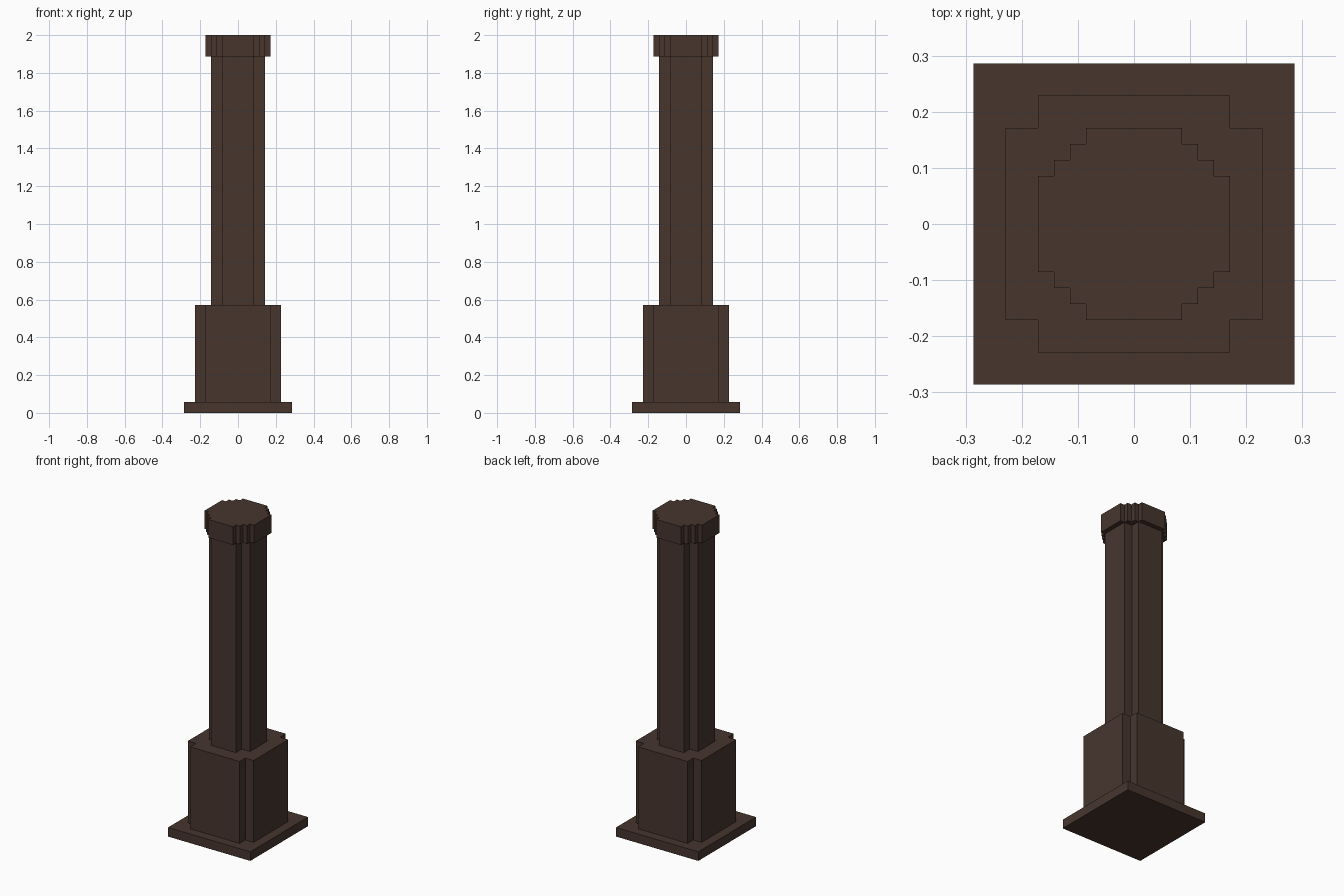
import bpy, bmesh

if "Cube" in bpy.data.objects:
    bpy.data.objects.remove(bpy.data.objects["Cube"])

U = 2 / 70  # one step of the blocky grid; the post is 70 steps tall

mat = bpy.data.materials.new("dark brown")
mat.diffuse_color = (0.063, 0.036, 0.027, 1)
mat.use_nodes = True
mat.node_tree.nodes["Principled BSDF"].inputs["Base Color"].default_value = mat.diffuse_color


def block(name, corner, z0, z1):
    """Extrude a stepped outline. corner = points of the +x/+y quadrant,
    counter-clockwise; it is rotated four times to close the outline."""
    outline, quad = [], corner
    for _ in range(4):
        outline += quad
        quad = [(-y, x) for x, y in quad]
    bm = bmesh.new()
    base = bm.faces.new([bm.verts.new((x * U, y * U, z0 * U)) for x, y in outline])
    top = bmesh.ops.extrude_face_region(bm, geom=[base], use_keep_orig=True)["geom"]
    bmesh.ops.translate(bm, vec=(0, 0, (z1 - z0) * U),
                        verts=[g for g in top if isinstance(g, bmesh.types.BMVert)])
    bmesh.ops.recalc_face_normals(bm, faces=bm.faces)
    me = bpy.data.meshes.new(name)
    bm.to_mesh(me)
    bm.free()
    me.materials.append(mat)
    ob = bpy.data.objects.new(name, me)
    bpy.context.collection.objects.link(ob)
    return ob


# Square foot plate
block("foot_plate", [(10, 10)], 0, 2)
# Wide pedestal with notched corners
block("pedestal", [(8, 6), (6, 6), (6, 8)], 2, 20)
# Slim shaft with notched corners
block("shaft", [(5, 3), (3, 3), (3, 5)], 20, 66)
# Stepped round cap
block("cap", [(6, 3), (5, 3), (5, 4), (4, 4), (4, 5), (3, 5), (3, 6)], 66, 70)
